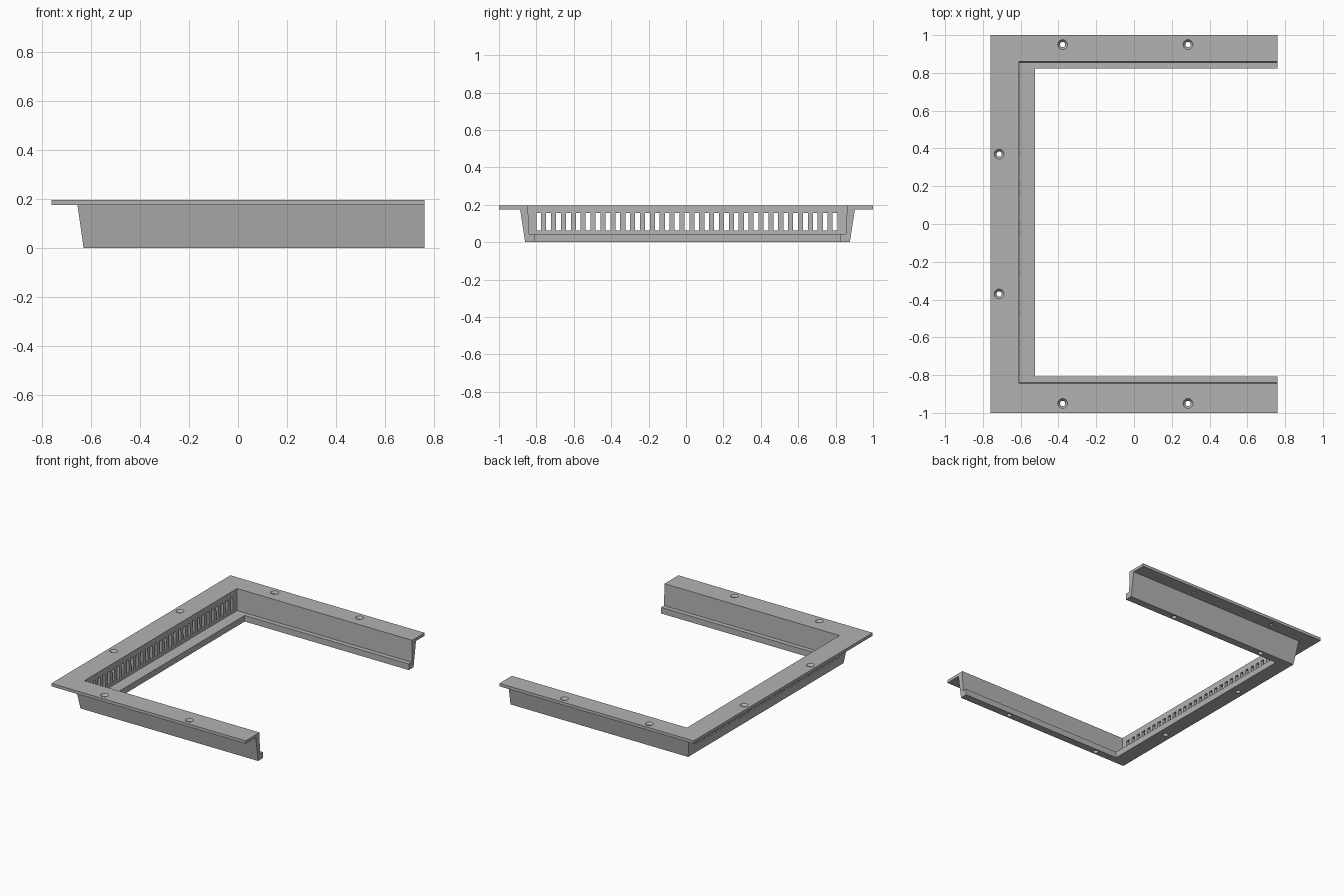
import bpy, bmesh, math

cube = bpy.data.objects.get("Cube")
if cube:
    bpy.data.objects.remove(cube, do_unlink=True)

grey = bpy.data.materials.new("plain_grey")
grey.use_nodes = True
GREY = (0.45, 0.45, 0.45, 1)
grey.diffuse_color = GREY
grey.node_tree.nodes["Principled BSDF"].inputs["Base Color"].default_value = GREY


def make_object(name, bm):
    bmesh.ops.recalc_face_normals(bm, faces=bm.faces)
    mesh = bpy.data.meshes.new(name)
    bm.to_mesh(mesh)
    bm.free()
    mesh.materials.append(grey)
    obj = bpy.data.objects.new(name, mesh)
    bpy.context.collection.objects.link(obj)
    return obj


def add_lathe(bm, x, y, profile, sides=24):
    """Closed upright turned shape from (radius, height) pairs."""
    rings = []
    for r, z in profile:
        rings.append([bm.verts.new((x + r * math.cos(k * math.tau / sides),
                                    y + r * math.sin(k * math.tau / sides), z))
                      for k in range(sides)])
    for low, high in zip(rings, rings[1:]):
        for k in range(sides):
            n = (k + 1) % sides
            bm.faces.new((low[k], low[n], high[n], high[k]))
    bm.faces.new(rings[0][::-1])
    bm.faces.new(rings[-1])


def add_box(bm, low, high):
    verts = bmesh.ops.create_cube(bm, size=1)["verts"]
    for v in verts:
        for i in range(3):
            v.co[i] = low[i] if v.co[i] < 0 else high[i]


# U-shaped frame: one flange, wall and lip section swept round mitred corners
TOP, UNDER, LIP, END, SHIFT = 0.196, 0.175, 0.043, 0.76, 0.008
# back x, half depth in y, height, y shift
section = [
    (-END, 1.0, TOP, 0), (-END, 1.0, UNDER, 0),
    (-0.655, 0.895, UNDER, SHIFT), (-0.63, 0.868, 0, SHIFT),
    (-0.524, 0.815, 0, SHIFT), (-0.524, 0.815, LIP, SHIFT),
    (-0.606, 0.848, LIP, SHIFT), (-0.610, 0.853, TOP, SHIFT),
]
bm = bmesh.new()
stations = []
for side, at_end in ((-1, True), (-1, False), (1, False), (1, True)):
    stations.append([bm.verts.new((END if at_end else x, side * half + shift, z))
                     for x, half, z, shift in section])
for a, b in zip(stations, stations[1:]):
    for k in range(len(section)):
        n = (k + 1) % len(section)
        bm.faces.new((a[k], a[n], b[n], b[k]))
bm.faces.new(stations[0])
bm.faces.new(stations[-1][::-1])
frame = make_object("vented_frame", bm)

# Row of vent slots through the back wall
slots = bmesh.new()
for k in range(31):
    y = 0.005 + (k - 15) * 0.0528
    add_box(slots, (-0.72, y - 0.013, 0.064), (-0.56, y + 0.013, 0.155))
slot_cutter = make_object("slot_cutter", slots)

# Countersunk screw holes in the flange, blind holes under the lip
holes = bmesh.new()
screw = [(0.014, 0.165), (0.014, 0.181), (0.026, TOP), (0.026, 0.21)]
blind = [(0.017, -0.02), (0.017, 0.025)]
for side in (-1, 1):
    add_lathe(holes, -0.714, side * 0.37, screw)
    add_lathe(holes, -0.58, side * 0.37, blind)
    for x in (-0.378, 0.286):
        add_lathe(holes, x, side * 0.95, screw)
    for x in (-0.37, 0.37):
        add_lathe(holes, x, side * 0.842 + SHIFT, blind)
hole_cutter = make_object("hole_cutter", holes)

# Cut the openings, then discard the cutters
bpy.context.view_layer.objects.active = frame
for cutter in (slot_cutter, hole_cutter):
    cutter.hide_render = True
    mod = frame.modifiers.new(cutter.name, "BOOLEAN")
    mod.operation = "DIFFERENCE"
    mod.solver = "EXACT"
    mod.object = cutter
    bpy.ops.object.modifier_apply(modifier=mod.name)
    bpy.data.objects.remove(cutter, do_unlink=True)

bpy.ops.object.select_all(action="DESELECT")
frame.select_set(True)
bpy.ops.object.shade_smooth_by_angle(angle=math.radians(30))
